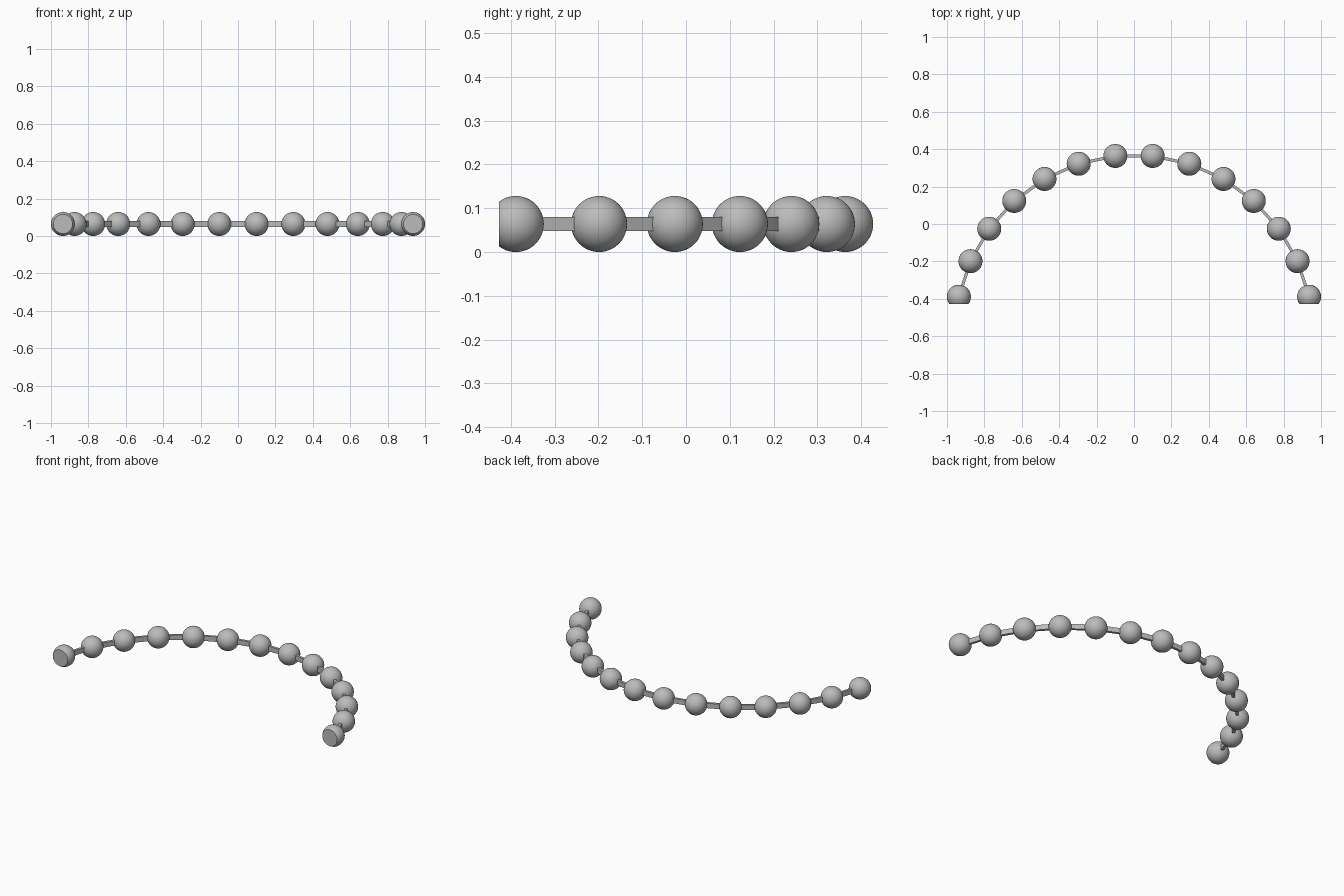
import bpy, bmesh, math
from mathutils import Vector, Matrix

cube = bpy.data.objects.get("Cube")
if cube:
    bpy.data.objects.remove(cube, do_unlink=True)

BEADS = 14
STEP = math.radians(12)
ARC_R = 0.957
ARC_Y = -0.588
BEAD_R = 0.064
FRONT_Y = -0.427
LINK_WIDTH, LINK_HEIGHT = 0.016, 0.031

grey = bpy.data.materials.new("grey")
grey.use_nodes = True
colour = (0.5, 0.5, 0.5, 1)
grey.diffuse_color = colour
grey.node_tree.nodes["Principled BSDF"].inputs["Base Color"].default_value = colour


def finish(name, bm, smooth=False):
    mesh = bpy.data.meshes.new(name)
    bm.to_mesh(mesh)
    bm.free()
    mesh.materials.append(grey)
    obj = bpy.data.objects.new(name, mesh)
    bpy.context.collection.objects.link(obj)
    if smooth:
        bpy.ops.object.select_all(action='DESELECT')
        obj.select_set(True)
        bpy.context.view_layer.objects.active = obj
        bpy.ops.object.shade_smooth_by_angle(angle=math.radians(30))
    return obj


def bead(name, centre):
    # Round bead, sliced flat where it passes the front plane
    bm = bmesh.new()
    bmesh.ops.create_uvsphere(bm, u_segments=48, v_segments=24, radius=BEAD_R,
                              matrix=Matrix.Translation(centre))
    if centre.y - BEAD_R < FRONT_Y:
        cut = bmesh.ops.bisect_plane(bm, geom=bm.verts[:] + bm.edges[:] + bm.faces[:],
                                     plane_co=(0, FRONT_Y, 0), plane_no=(0, -1, 0),
                                     clear_outer=True)
        rim = [e for e in cut["geom_cut"] if isinstance(e, bmesh.types.BMEdge)]
        bmesh.ops.contextual_create(bm, geom=rim)
        bmesh.ops.recalc_face_normals(bm, faces=bm.faces)
    finish(name, bm, smooth=True)


def link(name, start, end):
    # Flat strap running between two bead centres
    span = end - start
    place = (Matrix.Translation((start + end) / 2)
             @ Matrix.Rotation(math.atan2(span.y, span.x), 4, 'Z')
             @ Matrix.Diagonal((span.length, LINK_WIDTH, LINK_HEIGHT, 1)))
    bm = bmesh.new()
    bmesh.ops.create_cube(bm, size=1, matrix=place)
    finish(name, bm)


# Bead centres along the arc, from the right end to the left end
angles = [(i - (BEADS - 1) / 2) * STEP for i in range(BEADS)]
centres = [Vector((ARC_R * math.sin(a), ARC_Y + ARC_R * math.cos(a), BEAD_R))
           for a in angles]

for i, centre in enumerate(centres):
    bead(f"bead_{i + 1}", centre)
for i, (start, end) in enumerate(zip(centres, centres[1:])):
    link(f"link_{i + 1}", start, end)
